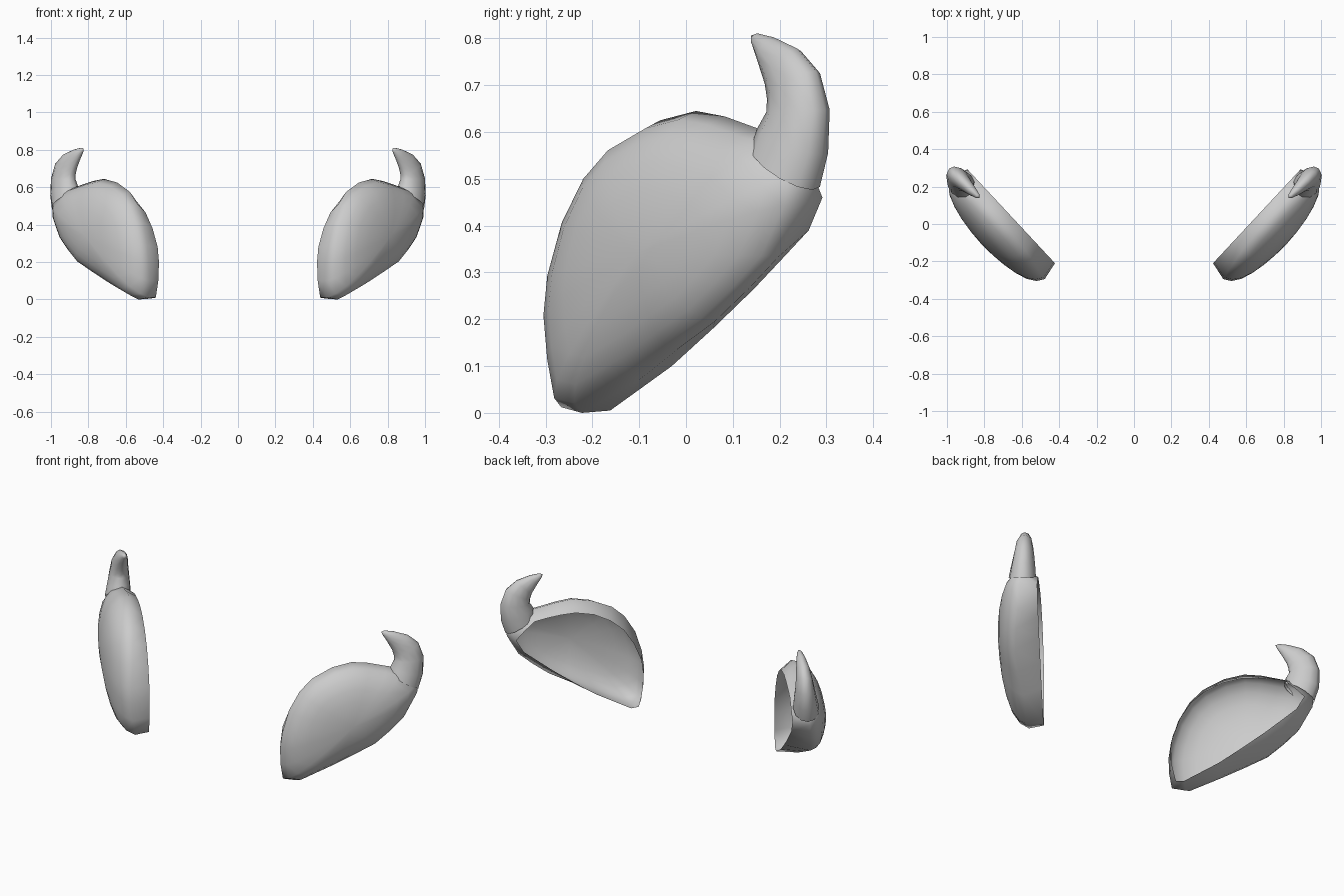
import bpy, bmesh, math
from mathutils import Vector

if "Cube" in bpy.data.objects:
    bpy.data.objects.remove(bpy.data.objects["Cube"])

A = math.radians(47)
U = Vector((math.cos(A), math.sin(A), 0))      # along the open rim
N = Vector((math.sin(A), -math.cos(A), 0))     # outward from the rim
Z = Vector((0, 0, 1))


def place(u, z, n):
    return U * u + Z * z + N * n


def loft(name, rings, apex=None):
    """Skin closed rings of points, optionally closing on an apex; mirror in x."""
    bm = bmesh.new()
    loops = [[bm.verts.new(p) for p in ring] for ring in rings]
    k = len(loops[0])
    for a, b in zip(loops, loops[1:]):
        for i in range(k):
            j = (i + 1) % k
            bm.faces.new((a[i], a[j], b[j], b[i]))
    if apex is not None:
        tip = bm.verts.new(apex)
        for i in range(k):
            bm.faces.new((loops[-1][i], loops[-1][(i + 1) % k], tip))
    bmesh.ops.recalc_face_normals(bm, faces=bm.faces)
    me = bpy.data.meshes.new(name)
    bm.to_mesh(me)
    bm.free()
    for f in me.polygons:
        f.use_smooth = True
    ob = bpy.data.objects.new(name, me)
    bpy.context.collection.objects.link(ob)
    ob.modifiers.new("Mirror", 'MIRROR').use_mirror_merge = False
    return ob


# Shoulder shell: open rim (u, z) paired with the widest outline (u, z, n)
outline = [
    (.16, .01, .13, .012, .53), (.20, .005, .20, 0, .54),
    (.38, .10, .37, .07, .545), (.50, .18, .50, .135, .565),
    (.62, .265, .62, .195, .575), (.71, .335, .71, .265, .565),
    (.78, .39, .787, .335, .552), (.82, .46, .852, .45, .542),
    (.775, .51, .86, .52, .53), (.72, .56, .77, .59, .52),
    (.65, .575, .69, .608, .517), (.58, .585, .59, .633, .51),
    (.50, .59, .505, .645, .51), (.40, .57, .40, .625, .51),
    (.31, .525, .29, .575, .52), (.24, .465, .22, .51, .53),
    (.185, .38, .16, .41, .54), (.145, .28, .122, .29, .55),
    (.135, .20, .11, .20, .55), (.14, .10, .115, .10, .54),
]
CU, CZ, PEAK = .48, .34, .67
rings = [[place(u, z, .452) for u, z, *_ in outline]]
for s, t in ((1, 0), (.94, .32), (.82, .58), (.65, .76), (.45, .89), (.22, .97)):
    rings.append([place(CU + (u - CU) * s, CZ + (z - CZ) * s, n + (PEAK - n) * t)
                  for _, _, u, z, n in outline])
loft("shoulder_shell", rings, place(CU, CZ, PEAK))

# Horn: (u, z, n) centre, direction in degrees, half width, half depth
stations = [
    (.785, .525, .530, 58, .092, .070),
    (.800, .580, .525, 72, .092, .062),
    (.812, .645, .520, 92, .079, .052),
    (.797, .698, .518, 116, .073, .044),
    (.764, .738, .516, 134, .058, .036),
    (.716, .774, .513, 146, .034, .025),
    (.678, .799, .510, 154, .013, .013),
]
horn = []
for u, z, n, deg, w, d in stations:
    side = math.radians(deg - 90)
    ring = []
    for i in range(12):
        a = math.tau * i / 12
        c = w * math.cos(a)
        ring.append(place(u + c * math.cos(side), z + c * math.sin(side),
                          n + d * math.sin(a)))
    horn.append(ring)
loft("shoulder_horn", horn, place(.665, .806, .509))
